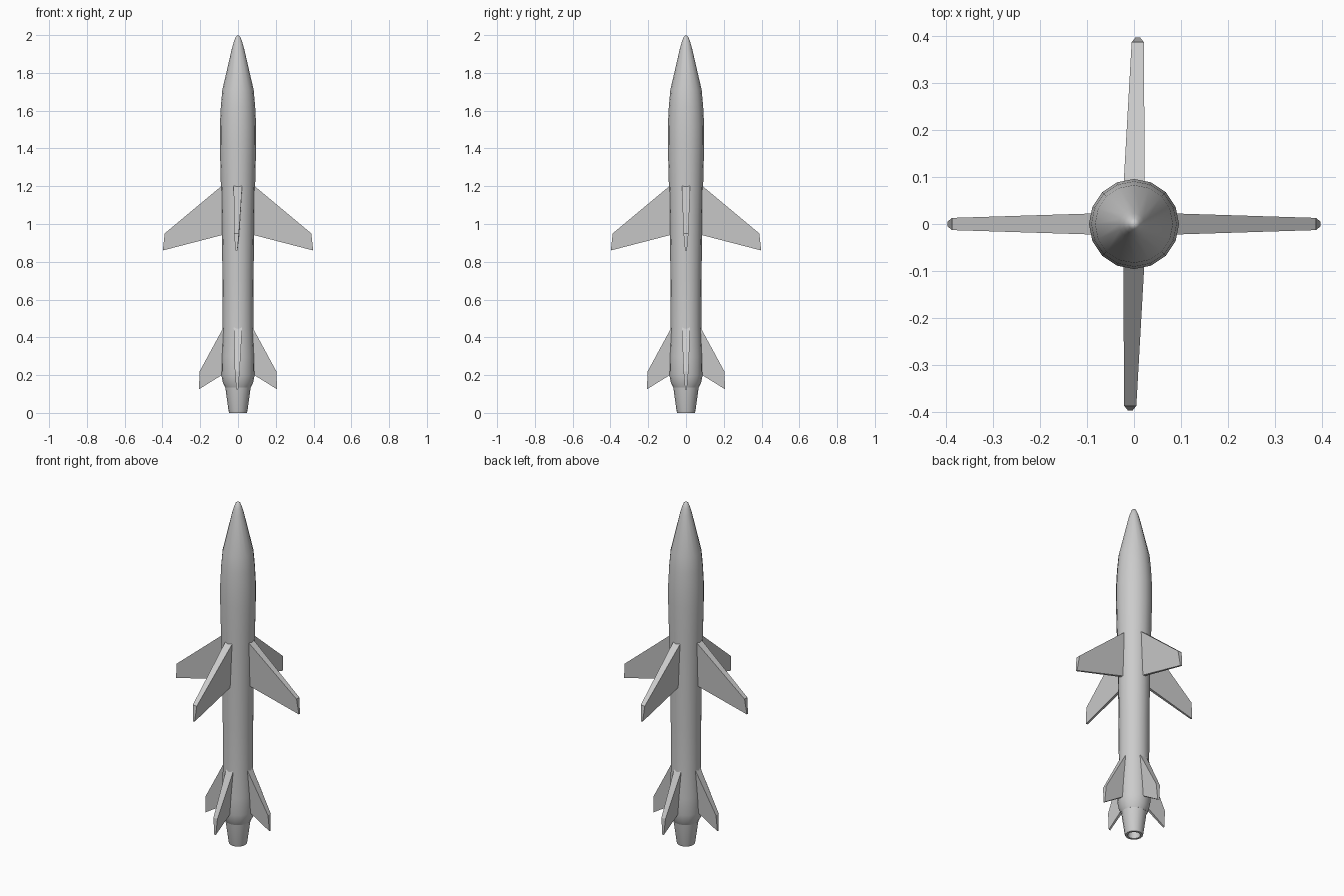
import bpy, bmesh, math
from mathutils import Matrix

cube = bpy.data.objects.get("Cube")
if cube:
    bpy.data.objects.remove(cube)

grey = bpy.data.materials.new("light_grey")
grey.use_nodes = True
colour = (0.6, 0.6, 0.6, 1)
grey.diffuse_color = colour
grey.node_tree.nodes["Principled BSDF"].inputs["Base Color"].default_value = colour

SIDES = 16


def finish(name, bm, angle=None):
    bmesh.ops.recalc_face_normals(bm, faces=bm.faces)
    mesh = bpy.data.meshes.new(name)
    bm.to_mesh(mesh)
    bm.free()
    mesh.materials.append(grey)
    obj = bpy.data.objects.new(name, mesh)
    bpy.context.collection.objects.link(obj)
    if angle:
        bpy.ops.object.select_all(action="DESELECT")
        obj.select_set(True)
        bpy.context.view_layer.objects.active = obj
        bpy.ops.object.shade_smooth_by_angle(angle=math.radians(angle))
    return obj


def lathe(name, profile):
    """Spin (radius, height) points around z; radius 0 closes an end."""
    bm = bmesh.new()
    verts = [bm.verts.new((r, 0, z)) for r, z in profile]
    edges = [bm.edges.new(pair) for pair in zip(verts, verts[1:])]
    bmesh.ops.spin(bm, geom=verts + edges, cent=(0, 0, 0), axis=(0, 0, 1),
                   angle=math.tau, steps=SIDES)
    bmesh.ops.remove_doubles(bm, verts=bm.verts, dist=0.0001)
    finish(name, bm, 35)


def fin(name, stations, turn, skew):
    """Wedge fin: each station is (reach, top z, bottom z, front half, rear half, bottom reach)."""
    bm = bmesh.new()
    rings = []
    for i, (top_x, top, bottom, thick, thin, low_x) in enumerate(stations):
        y = skew * i
        rings.append([bm.verts.new(p) for p in (
            (top_x, y + thick, top), (top_x, y - thick, top),
            (low_x, y - thin, bottom), (low_x, y + thin, bottom))])
    root, tip = rings
    bm.faces.new(root)
    bm.faces.new(tip)
    for i in range(4):
        j = (i + 1) % 4
        bm.faces.new((root[i], root[j], tip[j], tip[i]))
    bm.transform(Matrix.Rotation(turn, 4, "Z"))
    finish(name, bm)


# Body: rounded nose, swelling shoulder, slim waist, flared tail
lathe("body", [(0, 2.0), (0.012, 1.99), (0.022, 1.965), (0.032, 1.93),
               (0.083, 1.71), (0.091, 1.62), (0.096, 1.52), (0.096, 1.42),
               (0.092, 1.25), (0.086, 1.0), (0.082, 0.7), (0.081, 0.45),
               (0.087, 0.3), (0.088, 0.2), (0.08, 0.16), (0.068, 0.135), (0, 0.135)])

# Hollow exhaust nozzle
lathe("nozzle", [(0, 0.135), (0.068, 0.14), (0.05, 0.01), (0.047, 0),
                 (0.034, 0), (0.03, 0.05), (0, 0.05)])

# Four wings and four tail fins
wing = [(0.07, 1.215, 0.945, 0.023, 0.008, 0.07),
        (0.388, 0.95, 0.86, 0.013, 0.005, 0.398)]
tail = [(0.07, 0.465, 0.21, 0.023, 0.008, 0.07),
        (0.203, 0.22, 0.125, 0.013, 0.005, 0.207)]
for i, side in enumerate(("left", "back", "right", "front")):
    lean = -0.008 if i % 2 else 0
    fin(side + "_wing", wing, i * math.pi / 2, lean)
    fin(side + "_tail_fin", tail, i * math.pi / 2, lean / 2)
